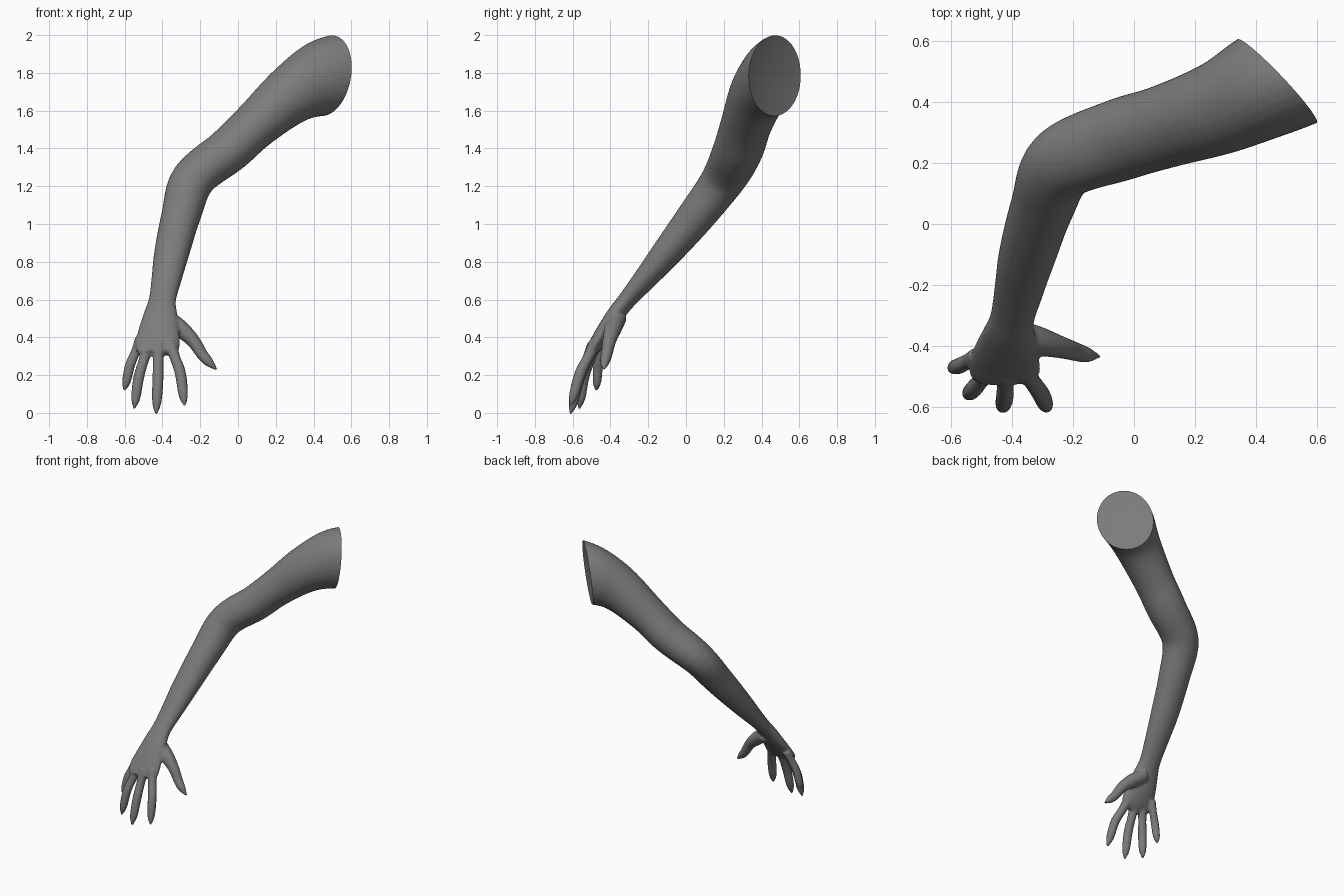
import bpy, bmesh, math
from mathutils import Vector

cube = bpy.data.objects.get("Cube")
if cube:
    bpy.data.objects.remove(cube)

skin = bpy.data.materials.new("grey_skin")
skin.use_nodes = True
tone = (0.2, 0.2, 0.2, 1)
skin.diffuse_color = tone
skin.node_tree.nodes["Principled BSDF"].inputs["Base Color"].default_value = tone
skin.node_tree.nodes["Principled BSDF"].inputs["Roughness"].default_value = 0.7


def spline(rows, steps):
    """Smooth curve through rows of (x, y, z, width, thickness)."""
    pts = [Vector(r) for r in rows]
    pts = [2 * pts[0] - pts[1]] + pts + [2 * pts[-1] - pts[-2]]
    out = []
    for a, b, c, d in zip(pts, pts[1:], pts[2:], pts[3:]):
        for i in range(steps):
            t = i / steps
            out.append((2 * b + (c - a) * t + (2 * a - 5 * b + 4 * c - d) * t * t
                        + (3 * b - a - 3 * c + d) * t ** 3) / 2)
    return out + [pts[-2]]


def loft(bm, rows, sides=32, steps=6):
    """Closed tube of elliptical rings along a smooth path."""
    path = spline(rows, steps)
    rings = []
    for i, p in enumerate(path):
        before, after = path[max(i - 1, 0)], path[min(i + 1, len(path) - 1)]
        along = (Vector(after[:3]) - Vector(before[:3])).normalized()
        side = Vector((0, 0, 1)).cross(along).normalized()
        up = along.cross(side)
        ring = []
        for k in range(sides):
            a = math.tau * k / sides
            ring.append(bm.verts.new(Vector(p[:3]) + side * p[3] * math.cos(a)
                                     + up * p[4] * math.sin(a)))
        rings.append(ring)
    for r, s in zip(rings, rings[1:]):
        for k in range(sides):
            n = (k + 1) % sides
            bm.faces.new((r[k], r[n], s[n], s[k]))
    bm.faces.new(rings[0][::-1])
    bm.faces.new(rings[-1])


bm = bmesh.new()

# Shoulder, elbow, forearm, wrist and palm in one sweep
loft(bm, [
    (0.66, 0.55, 1.82, 0.18, 0.21),
    (0.46, 0.47, 1.775, 0.18, 0.205),
    (0.29, 0.385, 1.69, 0.155, 0.16),
    (0.10, 0.32, 1.53, 0.137, 0.127),
    (-0.05, 0.275, 1.39, 0.135, 0.12),
    (-0.235, 0.20, 1.24, 0.122, 0.112),
    (-0.30, 0.06, 1.05, 0.105, 0.10),
    (-0.35, -0.10, 0.85, 0.094, 0.08),
    (-0.38, -0.225, 0.70, 0.08, 0.06),
    (-0.40, -0.31, 0.60, 0.073, 0.048),
    (-0.41, -0.365, 0.53, 0.088, 0.046),
    (-0.42, -0.425, 0.44, 0.108, 0.044),
    (-0.425, -0.475, 0.365, 0.118, 0.038),
    (-0.425, -0.51, 0.315, 0.105, 0.028),
])


# Fingers: base, knuckle, nail root, pointed nail tip
def finger(base, knuckle, tip, r):
    base, knuckle, tip = Vector(base), Vector(knuckle), Vector(tip)
    stops = [(base, 1.15), (base.lerp(knuckle, 0.5), 0.95), (knuckle, 1.0),
             (knuckle.lerp(tip, 0.65), 0.85), (tip, 0.2)]
    loft(bm, [(*p, r * s, r * s) for p, s in stops], sides=16, steps=5)


finger((-0.515, -0.435, 0.39), (-0.572, -0.465, 0.25), (-0.602, -0.475, 0.115), 0.027)
finger((-0.475, -0.48, 0.36), (-0.525, -0.54, 0.19), (-0.55, -0.565, 0.02), 0.029)
finger((-0.42, -0.49, 0.36), (-0.424, -0.565, 0.18), (-0.433, -0.612, -0.008), 0.030)
finger((-0.36, -0.48, 0.37), (-0.305, -0.56, 0.21), (-0.282, -0.612, 0.035), 0.030)

# Thumb with its fleshy root
loft(bm, [
    (-0.39, -0.355, 0.51, 0.045, 0.045),
    (-0.31, -0.385, 0.45, 0.047, 0.047),
    (-0.24, -0.405, 0.385, 0.037, 0.037),
    (-0.19, -0.42, 0.31, 0.031, 0.031),
    (-0.155, -0.43, 0.27, 0.026, 0.026),
    (-0.112, -0.435, 0.228, 0.006, 0.006),
], sides=16)

# Fuse the parts into one smooth skin
bmesh.ops.recalc_face_normals(bm, faces=bm.faces)
rough = bpy.data.meshes.new("arm_rough")
bm.to_mesh(rough)
bm.free()
arm = bpy.data.objects.new("arm", rough)
bpy.context.collection.objects.link(arm)
remesh = arm.modifiers.new("fuse", "REMESH")
remesh.mode = "VOXEL"
remesh.voxel_size = 0.008
smooth = arm.modifiers.new("soften", "SMOOTH")
smooth.factor = 0.5
smooth.iterations = 5
graph = bpy.context.evaluated_depsgraph_get()
mesh = bpy.data.meshes.new_from_object(arm.evaluated_get(graph))
arm.modifiers.clear()
arm.data = mesh
bpy.data.meshes.remove(rough)

# Cut the shoulder end flat and close it with a slightly hollow cap
bm = bmesh.new()
bm.from_mesh(mesh)
cut = bmesh.ops.bisect_plane(bm, geom=bm.verts[:] + bm.edges[:] + bm.faces[:],
                             plane_co=(0.465, 0.475, 1.78),
                             plane_no=(0.73, 0.68, -0.1), clear_outer=True)
rim = [e for e in cut["geom_cut"] if isinstance(e, bmesh.types.BMEdge)]
rim_verts = {v for e in rim for v in e.verts}
middle = sum((v.co for v in rim_verts), Vector()) / len(rim_verts)
hub = bm.verts.new(middle - Vector((0.73, 0.68, -0.1)) * 0.03)
for e in rim:
    bm.faces.new((e.verts[0], e.verts[1], hub))
bmesh.ops.recalc_face_normals(bm, faces=bm.faces)
bm.to_mesh(mesh)
bm.free()

mesh.materials.clear()
mesh.materials.append(skin)
bpy.context.view_layer.objects.active = arm
arm.select_set(True)
bpy.ops.object.shade_smooth_by_angle(angle=math.radians(45))
